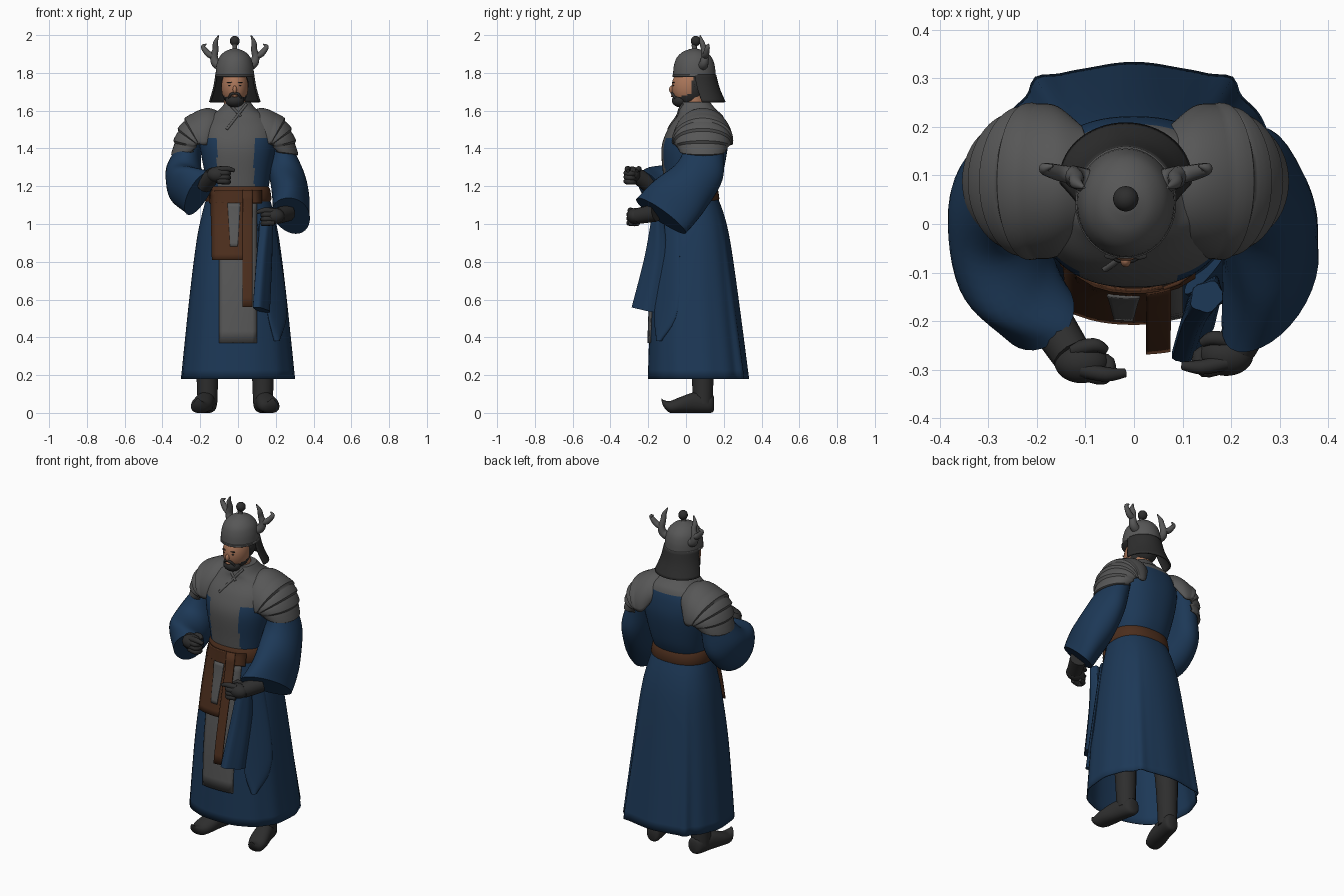
import bpy
import bmesh
import math
from mathutils import Vector

default_cube = bpy.data.objects.get("Cube")
if default_cube:
    bpy.data.objects.remove(default_cube, do_unlink=True)


def material(name, red, green, blue):
    mat = bpy.data.materials.new(name)
    mat.use_nodes = True
    colour = (red, green, blue, 1)
    mat.diffuse_color = colour
    shader = next(n for n in mat.node_tree.nodes if n.type == "BSDF_PRINCIPLED")
    shader.inputs["Base Color"].default_value = colour
    shader.inputs["Roughness"].default_value = 0.9
    return mat


BLUE = material("blue cloth", 0.012, 0.04, 0.095)
GREY = material("grey armour", 0.095, 0.095, 0.095)
DARK = material("dark leather", 0.027, 0.027, 0.027)
BROWN = material("brown sash", 0.072, 0.027, 0.012)
SKIN = material("skin", 0.4, 0.18, 0.1)
BODY_POWER = 0.86
HEAD_X = -0.017


def finish(obj, name, colours, rule=None, thickness=0):
    """Name, colour and smooth an object; rule picks a colour slot per face centre."""
    obj.name = name
    for colour in colours:
        obj.data.materials.append(colour)
    if rule:
        for face in obj.data.polygons:
            face.material_index = rule(obj.matrix_world @ face.center)
    bpy.ops.object.select_all(action="DESELECT")
    obj.select_set(True)
    bpy.context.view_layer.objects.active = obj
    bpy.ops.object.shade_smooth_by_angle(angle=math.radians(45))
    if thickness:
        shell = obj.modifiers.new("thickness", "SOLIDIFY")
        shell.thickness = thickness
        shell.offset = 0
    return obj


def loft(name, rings, colours, closed=True, caps=True, rule=None, thickness=0):
    """Skin a row of point rings (or open strips)."""
    bm = bmesh.new()
    rows = [[bm.verts.new(p) for p in ring] for ring in rings]
    count = len(rows[0])
    for low, high in zip(rows, rows[1:]):
        for i in range(count if closed else count - 1):
            j = (i + 1) % count
            bm.faces.new((low[i], low[j], high[j], high[i]))
    if closed and caps:
        bm.faces.new(rows[0])
        bm.faces.new(rows[-1])
    bmesh.ops.recalc_face_normals(bm, faces=bm.faces)
    mesh = bpy.data.meshes.new(name)
    bm.to_mesh(mesh)
    bm.free()
    obj = bpy.data.objects.new(name, mesh)
    bpy.context.collection.objects.link(obj)
    return finish(obj, name, colours, rule, thickness)


def spline(rows, steps):
    """Catmull-Rom through rows of numbers."""
    out = []
    for i in range(len(rows) - 1):
        group = rows[max(i - 1, 0)], rows[i], rows[i + 1], rows[min(i + 2, len(rows) - 1)]
        for k in range(steps):
            t = k / steps
            out.append([q + t * ((r - p) + t * ((2*p - 5*q + 4*r - s) + t * (3*q - p - 3*r + s))) / 2
                        for p, q, r, s in zip(*group)])
    return out + [list(rows[-1])]


def oval(centre, u, v, sides=24, power=1.0, ripple=None):
    ring = []
    for i in range(sides):
        a = math.tau * i / sides
        c, s = math.cos(a), math.sin(a)
        size = ripple(a) if ripple else 1
        ring.append(Vector(centre) + size * (Vector(u) * math.copysign(abs(c) ** power, c)
                                             + Vector(v) * math.copysign(abs(s) ** power, s)))
    return ring


def tube(name, points, radii, colour, up=(0, 1, 0), steps=4):
    path = spline([(*p, r) for p, r in zip(points, radii)], steps)
    rings = []
    for i, (x, y, z, radius) in enumerate(path):
        ahead = Vector(path[min(i + 1, len(path) - 1)][:3]) - Vector(path[max(i - 1, 0)][:3])
        u = ahead.cross(Vector(up)).normalized()
        v = ahead.cross(u).normalized()
        rings.append(oval((x, y, z), u * radius, v * radius, 12))
    return loft(name, rings, [colour])


def ball(name, centre, scale, colours, rule=None):
    bpy.ops.mesh.primitive_uv_sphere_add(segments=48, ring_count=36, radius=1, location=centre)
    obj = bpy.context.object
    obj.scale = scale
    bpy.context.view_layer.update()
    return finish(obj, name, colours, rule)


# Body tables: height, centre y, half width, half depth
SKIRT = spline([(0.18, 0.065, 0.298, 0.264), (0.6, 0.046, 0.255, 0.229), (0.9, 0.043, 0.218, 0.189),
                (1.05, 0.038, 0.188, 0.16), (1.17, 0.02, 0.155, 0.132)], 6)
TORSO = spline([(1.16, 0.02, 0.155, 0.132), (1.25, 0.035, 0.172, 0.155), (1.4, 0.045, 0.2, 0.175),
                (1.5, 0.06, 0.2, 0.157), (1.57, 0.075, 0.155, 0.122), (1.605, 0.062, 0.1, 0.098),
                (1.645, 0.052, 0.066, 0.075)], 6)


def front_y(rows, x, z):
    """Front surface of a body table at x, z."""
    for low, high in zip(rows, rows[1:]):
        if z <= high[0]:
            break
    t = min(max((z - low[0]) / (high[0] - low[0]), 0), 1)
    _, cy, rx, ry = [a + t * (b - a) for a, b in zip(low, high)]
    inside = 1 - min(abs(x) / rx, 1) ** (2 / BODY_POWER)
    return cy - ry * inside ** (BODY_POWER / 2)


def folds(z):
    """Soft folds and two raised back seams that deepen to the hem."""
    depth = min(max((1.1 - z) / 0.9, 0), 1)

    def ripple(a):
        seam = sum(math.exp(-((a - math.radians(at)) / 0.1) ** 2) for at in (54, 126))
        side = 1 if math.sin(a) > 0 else abs(math.cos(a))
        return 1 + depth * (0.075 * seam + 0.008 * side * math.sin(13 * a))
    return ripple


def torso_colour(p):
    chest = p.y < 0 and (abs(p.x + 0.012) < 0.098 or p.z > 1.455)
    return 1 if chest or p.z > 1.55 else 0


loft("robe_skirt", [oval((0, cy, z), (rx, 0, 0), (0, ry, 0), 120, BODY_POWER, folds(z))
                    for z, cy, rx, ry in SKIRT], [BLUE], caps=False, thickness=0.006)
loft("robe_torso", [oval((0, cy, z), (rx, 0, 0), (0, ry, 0), 96, BODY_POWER)
                    for z, cy, rx, ry in TORSO], [BLUE, GREY], rule=torso_colour)
loft("belt", [oval((0, 0.022, z), (0.16 + d, 0, 0), (0, 0.137 + d, 0), 64, BODY_POWER)
              for z, d in ((1.12, 0.012), (1.135, 0.018), (1.185, 0.01), (1.2, 0.0))], [BROWN])


# Hanging front panels that follow the skirt
def panel(name, left, right, bottom, top, gap_bottom, gap_top, colour, taper=0.0):
    rings = []
    for k in range(13):
        t = k / 12
        z = bottom + t * (top - bottom)
        gap = gap_bottom + t * (gap_top - gap_bottom)
        inset = taper * (1 - t)
        xs = [left + inset + (right - left - 2 * inset) * i / 8 for i in range(9)]
        rings.append([(x, front_y(SKIRT, x, z) - gap, z) for x in xs])
    loft(name, rings, [colour], closed=False, thickness=0.008)


panel("grey_tabard", -0.1, 0.1, 0.37, 1.13, 0.007, 0.012, GREY)
panel("brown_apron", -0.145, 0.06, 0.81, 1.18, 0.045, 0.024, BROWN, 0.008)
panel("apron_stripe", -0.055, 0.012, 0.88, 1.11, 0.047, 0.034, GREY, 0.014)
panel("sash_end", 0.025, 0.075, 0.56, 1.18, 0.08, 0.031, BROWN)
panel("sash_knot", -0.15, 0.125, 1.11, 1.18, 0.028, 0.028, BROWN)

# Blue cloth gathered under the left hand, and the coat flap beside it
loft("hanging_drape", [oval((x, y, z), (w, -0.01, 0), (d / 2, d, slope), 24, 1, lambda a: 1 + 0.07 * math.sin(5 * a))
                       for x, y, z, w, d, slope in spline([
                           (0.15, -0.15, 1.03, 0.03, 0.03, 0), (0.14, -0.165, 0.82, 0.03, 0.055, 0),
                           (0.125, -0.222, 0.545, 0.03, 0.066, -0.015)], 5)], [BLUE])
loft("coat_flap", [oval((x, y, z), (w, w * 1.2, 0), (0.012, -0.01, 0), 20)
                   for x, y, z, w in spline([(0.15, -0.09, 1.0, 0.045), (0.205, -0.105, 0.56, 0.054),
                                             (0.205, -0.142, 0.38, 0.01)], 5)], [BLUE])

# Crossed collar edges
for side, end_x, end_z in ((1, -0.06, 1.5), (-1, 0.015, 1.57)):
    path = []
    for k in range(6):
        t = k / 5
        x = side * 0.045 * (1 - t) + end_x * t
        z = 1.635 + (end_z - 1.635) * t
        path.append((x, front_y(TORSO, x, z), z))
    tube("collar_edge", path, [0.007] * 6, GREY, up=(0, 0.3, 1), steps=2)

# Sleeves: centre, side half axis (x, y), long half axis (x, y, z)
LEFT_SLEEVE = [(0.19, 0.1, 1.51, 0.06, 0, 0, -0.09, 0), (0.225, 0.1, 1.4, 0.07, 0, 0, -0.1, 0.02),
               (0.253, 0.07, 1.28, 0.092, 0.01, 0, -0.12, 0.045),
               (0.278, -0.03, 1.15, 0.098, 0.03, 0, -0.13, 0.08),
               (0.283, -0.135, 1.045, 0.098, 0.05, -0.02, -0.122, 0.095)]
RIGHT_SLEEVE = [(-0.225, 0.1, 1.51, 0.06, 0, 0, -0.09, 0), (-0.262, 0.09, 1.4, 0.07, 0, 0, -0.1, 0.02),
                (-0.287, 0.045, 1.28, 0.095, 0.01, 0, -0.12, 0.05),
                (-0.272, -0.07, 1.2, 0.095, 0.045, 0.02, -0.115, 0.1),
                (-0.205, -0.175, 1.165, 0.058, 0.06, 0.055, -0.06, 0.115)]
for name, table in (("left_sleeve", LEFT_SLEEVE), ("right_sleeve", RIGHT_SLEEVE)):
    rings = []
    for k, (x, y, z, ux, uy, vx, vy, vz) in enumerate(spline(table, 6)):
        rings.append(oval((x, y, z), (ux, uy, 0), (vx, vy, vz), 32, 1,
                          lambda a: 1 + 0.025 * math.sin(3 * a + k * 0.5)))
    loft(name, rings, [BLUE])


# Gloved fists with one pointing finger
def hand(name, side, centre, wrist):
    c = Vector(centre)

    def spot(inward, y, z):
        return c + Vector((-side * inward, y, z))

    tube(name + "_wrist", [wrist, spot(-0.02, 0.015, 0)], [0.048, 0.042], DARK, up=(0, 0, 1))
    ball(name + "_palm", c, (0.056, 0.043, 0.042), [DARK])
    for k in range(3):
        z = 0.008 - 0.022 * k
        tube(name + "_curled_finger", [spot(0.0, -0.022, z), spot(0.045, -0.03, z), spot(0.055, 0.0, z - 0.004),
                                       spot(0.02, 0.015, z - 0.006)], [0.014, 0.016, 0.014, 0.01], DARK, up=(0, 0, 1))
    tube(name + "_index_finger", [spot(0.0, -0.015, 0.025), spot(0.05, -0.025, 0.03), spot(0.09, -0.022, 0.02)],
         [0.016, 0.015, 0.009], DARK, up=(0, 0, 1))
    tube(name + "_thumb", [spot(-0.02, 0.025, 0.02), spot(0.025, 0.035, 0.03), spot(0.05, 0.025, 0.02)],
         [0.015, 0.015, 0.009], DARK, up=(0, 0, 1))


hand("right_hand", -1, (-0.108, -0.285, 1.262), (-0.18, -0.19, 1.21))
hand("left_hand", 1, (0.19, -0.27, 1.042), (0.26, -0.16, 1.06))

# Shoulder guards: ridge x, z, half depth, drop toward the edges (x, z)
GUARD = [(0.06, 1.585, 0.11, 0.02, -0.08), (0.125, 1.607, 0.148, 0, -0.16), (0.2, 1.58, 0.153, -0.035, -0.14),
         (0.255, 1.525, 0.148, -0.075, -0.09), (0.288, 1.45, 0.135, -0.095, -0.03), (0.304, 1.365, 0.11, -0.09, 0.02)]
for name, side in (("left_shoulder_guard", 1), ("right_shoulder_guard", -1)):
    rings = []
    for k, (x, z, half, dx, dz) in enumerate(spline(GUARD, 8)):
        # Stepped overlapping plates on the outer part
        step = (k - 16) % 6 / 5 if k > 16 else 0
        out = -Vector((dx, 0, dz)).normalized() * 0.01 * step
        strip = []
        for i in range(29):
            a = math.radians(-98 + 7 * i)
            fall = 1 - math.cos(a)
            px = x + out.x + dx * fall
            strip.append((px if side > 0 else -0.035 - px,
                          0.088 + half * (1 + 0.03 * step) * math.sin(a), z + out.z + dz * fall))
        rings.append(strip)
    loft(name, rings, [GREY], closed=False, thickness=0.014)

# Head, hair and beard
tube("neck", [(HEAD_X, 0.05, 1.56), (HEAD_X, 0.045, 1.7)], [0.06, 0.056], SKIN)
ball("head", (HEAD_X, 0.018, 1.725), (0.071, 0.094, 0.105), [SKIN, DARK],
     lambda p: 1 if p.y > 0.035 or p.z < 1.67 + 0.35 * max(0, p.y + 0.04) else 0)
ball("hair", (HEAD_X, 0.07, 1.74), (0.073, 0.07, 0.08), [DARK])
ball("beard", (HEAD_X, -0.03, 1.654), (0.05, 0.045, 0.036), [DARK])
ball("nose", (HEAD_X, -0.075, 1.712), (0.011, 0.014, 0.02), [SKIN])
ball("lower_lip", (HEAD_X, -0.072, 1.677), (0.015, 0.008, 0.006), [SKIN])
tube("moustache", [(HEAD_X + dx, y, z) for dx, y, z in ((-0.036, -0.052, 1.66), (-0.02, -0.07, 1.687),
                                                       (0, -0.075, 1.692), (0.02, -0.07, 1.687),
                                                       (0.036, -0.052, 1.66))],
     [0.005, 0.007, 0.006, 0.007, 0.005], DARK)
for side in (-1, 1):
    ball("eye", (HEAD_X + side * 0.027, -0.066, 1.734), (0.01, 0.006, 0.003), [DARK])
    ball("eyebrow", (HEAD_X + side * 0.028, -0.066, 1.75), (0.016, 0.007, 0.003), [DARK])

# Helmet bowl, rim, knob, forked horns and neck guard
BOWL = spline([(0.101, 1.78), (0.101, 1.8), (0.097, 1.84), (0.084, 1.88), (0.057, 1.91), (0.025, 1.925),
               (0.012, 1.93), (0.014, 1.95)], 4)
RIM = [(0.1, 1.777), (0.104, 1.78), (0.104, 1.79), (0.1, 1.794)]
for name, profile in (("helmet_bowl", BOWL), ("helmet_rim", RIM)):
    loft(name, [oval((HEAD_X, 0.044, z), (r, 0, 0), (0, r * 1.11, 0), 48) for r, z in profile], [GREY])
ball("helmet_knob", (HEAD_X, 0.052, 1.969), (0.026, 0.026, 0.027), [DARK])
for side in (-1, 1):
    def horn(name, points, radii):
        tube(name, [(HEAD_X + side * x, y, z) for x, y, z in points], radii, GREY)
    horn("horn_stem", [(0.07, 0.085, 1.835), (0.1, 0.095, 1.85), (0.11, 0.1, 1.885), (0.102, 0.095, 1.925),
                       (0.102, 0.085, 1.96), (0.086, 0.075, 1.998)], [0.026, 0.024, 0.02, 0.016, 0.013, 0.003])
    horn("horn_fork", [(0.108, 0.1, 1.888), (0.135, 0.105, 1.897), (0.155, 0.11, 1.917), (0.168, 0.115, 1.94),
                       (0.15, 0.12, 1.952)], [0.018, 0.017, 0.015, 0.011, 0.003])
loft("neck_guard", [[(HEAD_X + rx * math.cos(a), cy + ry * math.sin(a), z)
                     for a in (math.radians(-6 + 6 * i) for i in range(33))]
                    for z, cy, rx, ry in spline([(1.79, 0.055, 0.098, 0.1), (1.72, 0.07, 0.11, 0.103),
                                                 (1.645, 0.095, 0.132, 0.11)], 4)],
     [DARK], closed=False, thickness=0.01)

# Legs and boots with upturned toes: y, height, half width, half height
BOOT = spline([(0.148, 0.05, 0.025, 0.035), (0.13, 0.05, 0.044, 0.05), (0.05, 0.055, 0.05, 0.055),
               (-0.03, 0.042, 0.056, 0.042), (-0.085, 0.032, 0.045, 0.031), (-0.118, 0.05, 0.024, 0.018),
               (-0.13, 0.072, 0.007, 0.006)], 4)
for name, side, leg_x in (("left", 1, 0.132), ("right", -1, -0.162)):
    tube(name + "_leg", [(leg_x, 0.07, 0.55), (leg_x, 0.085, 0.3), (leg_x, 0.09, 0.05)], [0.075, 0.062, 0.052], DARK)
    loft(name + "_boot", [oval((leg_x + side * (0.1 - y) * 0.22, y, z), (w, 0, 0), (0, 0, h), 24, 0.9)
                          for y, z, w, h in BOOT], [DARK])
